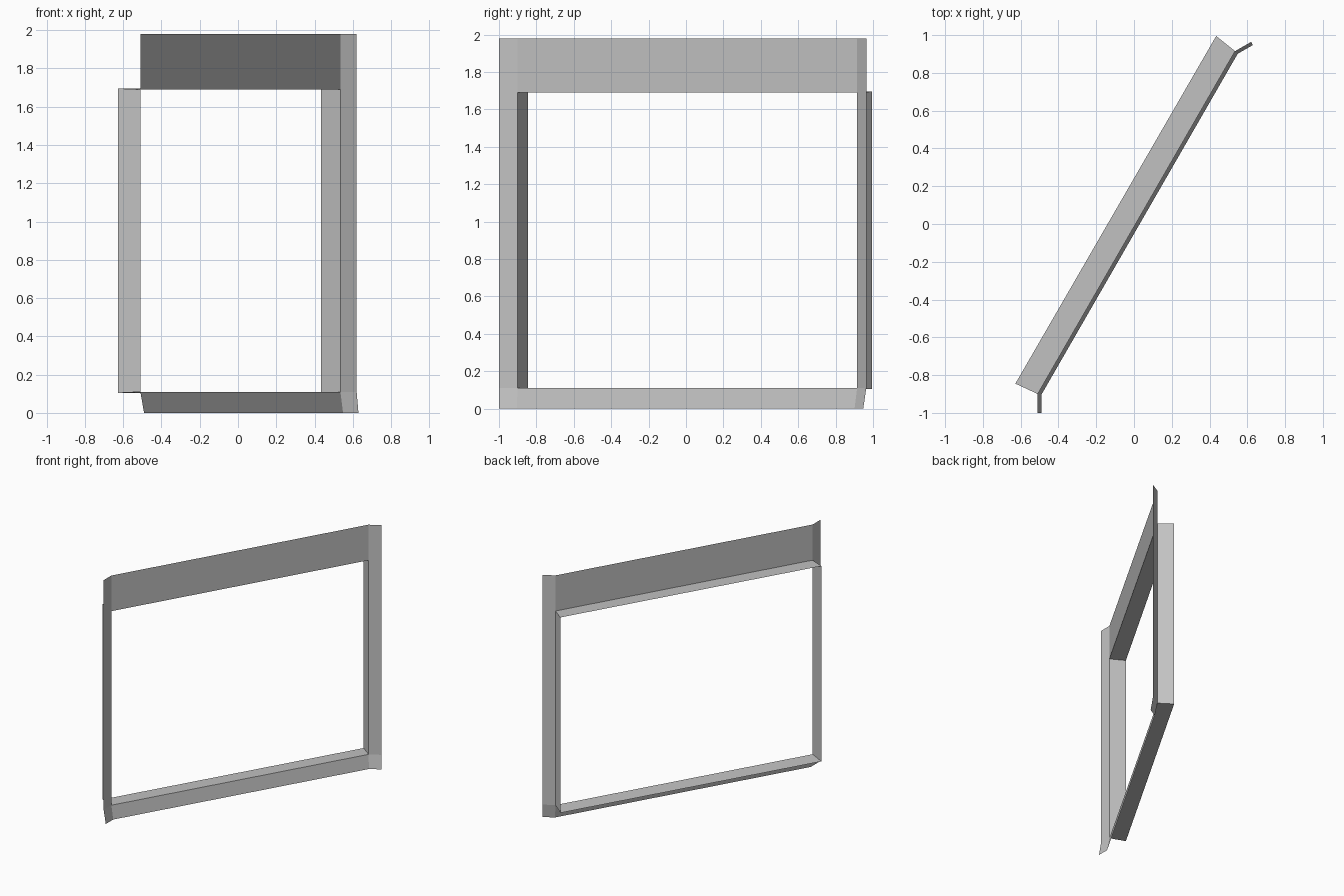
import bpy
from mathutils import Vector

cube = bpy.data.objects.get("Cube")
if cube:
    bpy.data.objects.remove(cube, do_unlink=True)

# One grey sheet-metal colour
grey = bpy.data.materials.new("sheet_grey")
colour = (0.55, 0.55, 0.55, 1)
grey.use_nodes = True
grey.diffuse_color = colour
grey.node_tree.nodes["Principled BSDF"].inputs["Base Color"].default_value = colour


def sheet(name, rows):
    """Grid of quads through equally long rows of points."""
    w = len(rows[0])
    verts = [p for row in rows for p in row]
    faces = [(r * w + c, r * w + c + 1, (r + 1) * w + c + 1, (r + 1) * w + c)
             for r in range(len(rows) - 1) for c in range(w - 1)]
    mesh = bpy.data.meshes.new(name)
    mesh.from_pydata(verts, [], faces)
    mesh.materials.append(grey)
    ob = bpy.data.objects.new(name, mesh)
    bpy.context.collection.objects.link(ob)
    return ob


# Heights: base, sill, lintel, top
BASE, SILL, LINTEL, TOP = 0, 0.11, 1.69, 1.98

# Plan of the folded front: flange end, fold, fold, flange end
plan = [Vector(p) for p in ((-0.51, -1, 0), (-0.51, -0.90, 0),
                            (0.535, 0.915, 0), (0.62, 0.964, 0))]

# Foot of the front flares out square to each folded face
FLARE = 0.019
normals = [(b - a).normalized().cross(Vector((0, 0, 1)))
           for a, b in zip(plan, plan[1:])]
sides = [normals[0]] + normals + [normals[-1]]
foot = [p + FLARE * (m + n) / (1 + m.dot(n))
        for p, m, n in zip(plan, sides, sides[1:])]


def at(points, z):
    return [Vector((p.x, p.y, z)) for p in points]


levels = [at(foot, BASE), at(plan, SILL), at(plan, LINTEL), at(plan, TOP)]

# Front faces: flanges run full height, fascia and apron bridge the opening
sheet("left_flange", [row[:2] for row in levels])
sheet("right_flange", [row[2:] for row in levels])
sheet("lower_apron", [row[1:3] for row in levels[:2]])
sheet("upper_fascia", [row[1:3] for row in levels[2:]])

# Slightly splayed reveals around the opening
back = [Vector((-0.628, -0.845, 0)), Vector((0.435, 0.995, 0))]
front_ring = at(plan[1:3], SILL) + at(plan[2:0:-1], LINTEL)
back_ring = at(back, SILL - 0.006) + at(back[::-1], LINTEL + 0.005)
for i, name in enumerate(("sill_reveal", "right_jamb_reveal",
                          "lintel_reveal", "left_jamb_reveal")):
    j = (i + 1) % 4
    sheet(name, [[front_ring[i], front_ring[j]], [back_ring[i], back_ring[j]]])
